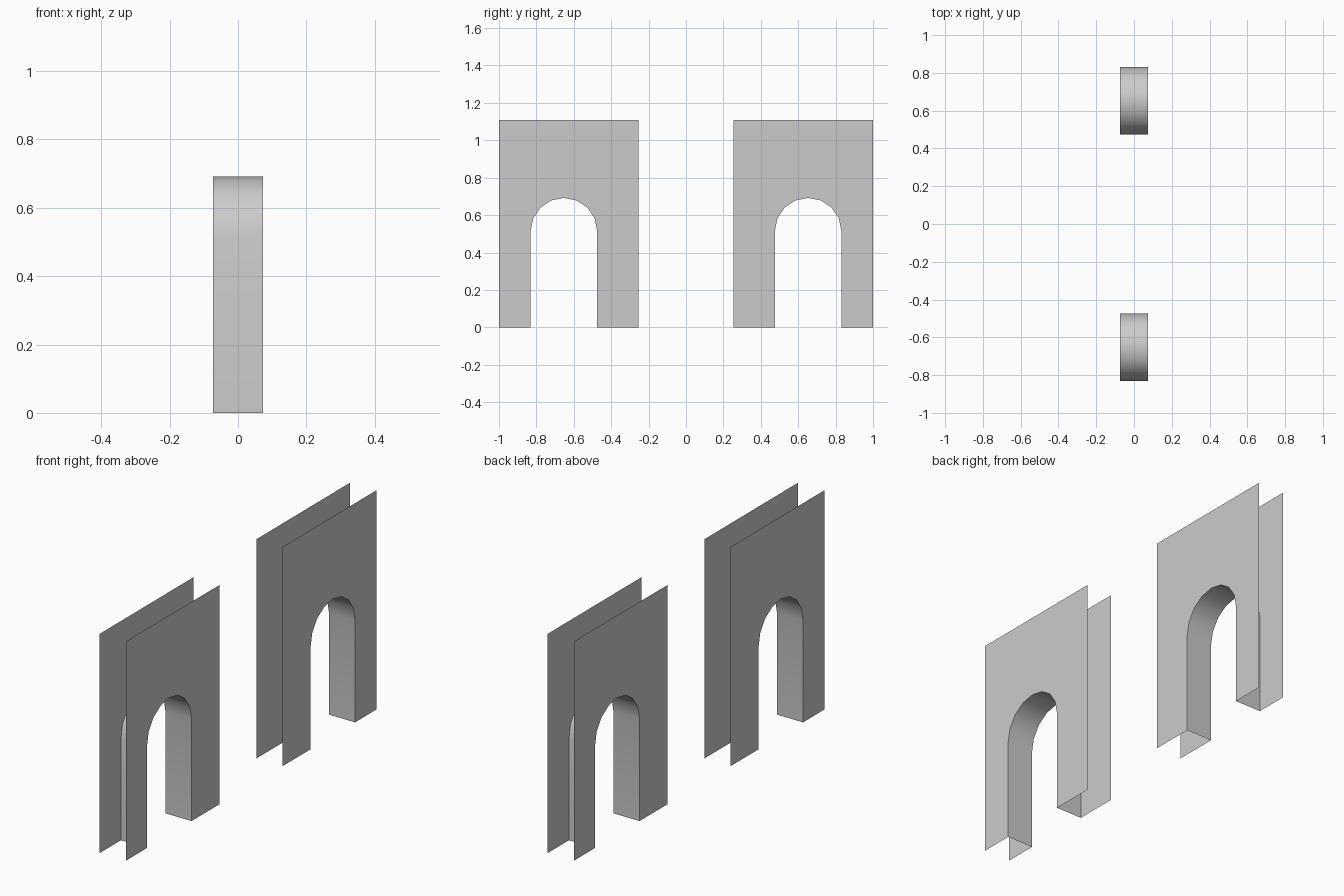
import bpy, bmesh, math

cube = bpy.data.objects.get("Cube")
if cube:
    bpy.data.objects.remove(cube, do_unlink=True)

HALF_DEPTH = 0.073
INNER, OUTER, TOP = 0.253, 1.0, 1.108
CENTRE, RADIUS, SPRING = 0.653, 0.178, 0.514
SEGMENTS = 8

stone = bpy.data.materials.new("light_grey_stone")
stone.use_nodes = True
grey = (0.6, 0.6, 0.6, 1)
stone.diffuse_color = grey
stone.node_tree.nodes["Principled BSDF"].inputs["Base Color"].default_value = grey


def arch_profile():
    """Opening outline from the outer foot over the crown to the inner foot."""
    pts = [(CENTRE + RADIUS, 0)]
    for i in range(SEGMENTS + 1):
        a = math.pi * i / SEGMENTS
        pts.append((CENTRE + RADIUS * math.cos(a), SPRING + RADIUS * math.sin(a)))
    return pts + [(CENTRE - RADIUS, 0)]


def build_arch(name, side):
    bm = bmesh.new()
    opening = arch_profile()
    outline = opening + [(INNER, 0), (INNER, TOP), (OUTER, TOP), (OUTER, 0)]
    # Two thin wall sheets with the opening cut out
    sheets = []
    for x in (-HALF_DEPTH, HALF_DEPTH):
        verts = [bm.verts.new((x, side * y, z)) for y, z in outline]
        order = verts if x * side > 0 else verts[::-1]
        bm.faces.new(order)
        sheets.append(verts)
    # Soffit joining both sheets around the opening
    left, right = sheets
    for i in range(len(opening) - 1):
        quad = [left[i], left[i + 1], right[i + 1], right[i]]
        bm.faces.new(quad if side > 0 else quad[::-1]).smooth = True
    # Face the sheets outward and the soffit into the opening
    for f in bm.faces:
        f.normal_update()
        c = f.calc_center_median()
        if abs(f.normal.x) > 0.5:
            wrong = f.normal.x * c.x < 0
        else:
            wrong = f.normal.y * (side * CENTRE - c.y) + f.normal.z * (SPRING - c.z) < 0
        if wrong:
            f.normal_flip()
    mesh = bpy.data.meshes.new(name)
    bm.to_mesh(mesh)
    bm.free()
    mesh.materials.append(stone)
    obj = bpy.data.objects.new(name, mesh)
    bpy.context.collection.objects.link(obj)
    bpy.ops.object.select_all(action="DESELECT")
    obj.select_set(True)
    bpy.context.view_layer.objects.active = obj
    bpy.ops.object.shade_smooth_by_angle(angle=math.radians(35))


build_arch("front_arch", -1)
build_arch("back_arch", 1)
